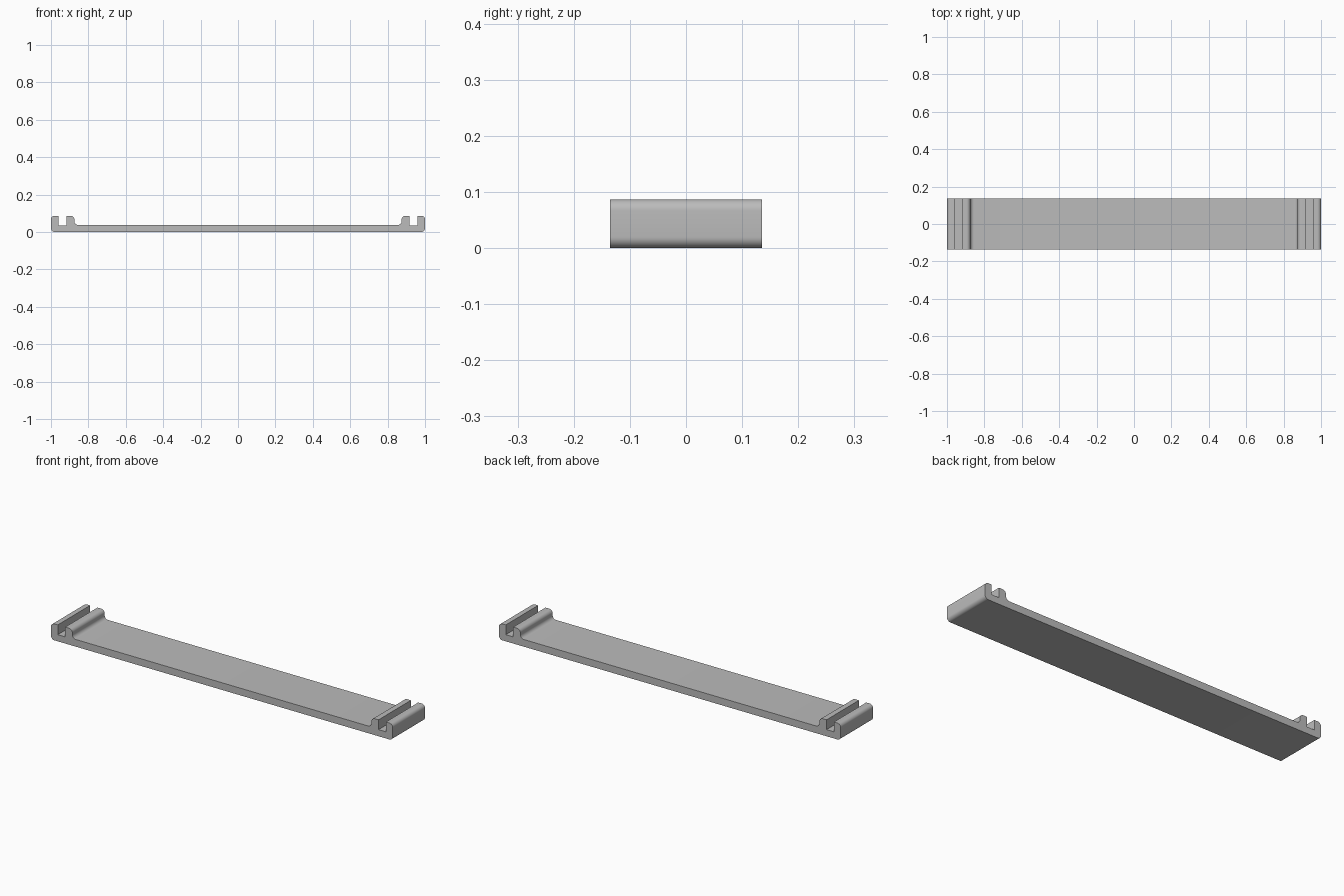
import bpy, bmesh
from math import cos, sin, pi, radians
from mathutils import Vector

cube = bpy.data.objects.get("Cube")
if cube:
    bpy.data.objects.remove(cube)

HALF_DEPTH = 0.135
HEIGHT = 0.087
FLOOR = 0.038
SLOT_FLOOR = 0.035


def arc(cx, cz, r, start, end, steps=8):
    """Points along a corner arc, angles in degrees."""
    angles = [radians(start + (end - start) * i / steps) for i in range(steps + 1)]
    return [(cx + r * cos(a), cz + r * sin(a)) for a in angles]


# Right half of the section, from the bottom edge round to the floor
r = 0.02
half = arc(1 - r, r, r, -90, 0)
half += arc(1 - r, HEIGHT - r, r, 0, 90)
half += [(0.96, HEIGHT), (0.96, SLOT_FLOOR), (0.917, SLOT_FLOOR), (0.917, HEIGHT)]
half += arc(0.875 + r, HEIGHT - r, r, 90, 180)
half += arc(0.875 - r, FLOOR + r, r, 0, -90)
profile = half + [(-x, z) for x, z in reversed(half)]

# Extrude the section into the slotted tray
bm = bmesh.new()
front = bm.faces.new([bm.verts.new((x, -HALF_DEPTH, z)) for x, z in profile])
extruded = bmesh.ops.extrude_face_region(bm, geom=[front], use_keep_orig=True)
verts = [v for v in extruded["geom"] if isinstance(v, bmesh.types.BMVert)]
bmesh.ops.translate(bm, verts=verts, vec=Vector((0, 2 * HALF_DEPTH, 0)))
bmesh.ops.recalc_face_normals(bm, faces=bm.faces)
mesh = bpy.data.meshes.new("slotted_rail")
bm.to_mesh(mesh)
bm.free()
rail = bpy.data.objects.new("slotted_rail", mesh)
bpy.context.collection.objects.link(rail)

# Plain grey finish
grey = bpy.data.materials.new("plain_grey")
grey.use_nodes = True
colour = (0.5, 0.5, 0.5, 1)
grey.diffuse_color = colour
grey.node_tree.nodes["Principled BSDF"].inputs["Base Color"].default_value = colour
mesh.materials.append(grey)

# Smooth the rounded edges, keep the square ones crisp
bpy.ops.object.select_all(action="DESELECT")
rail.select_set(True)
bpy.context.view_layer.objects.active = rail
bpy.ops.object.shade_smooth_by_angle(angle=radians(30))
